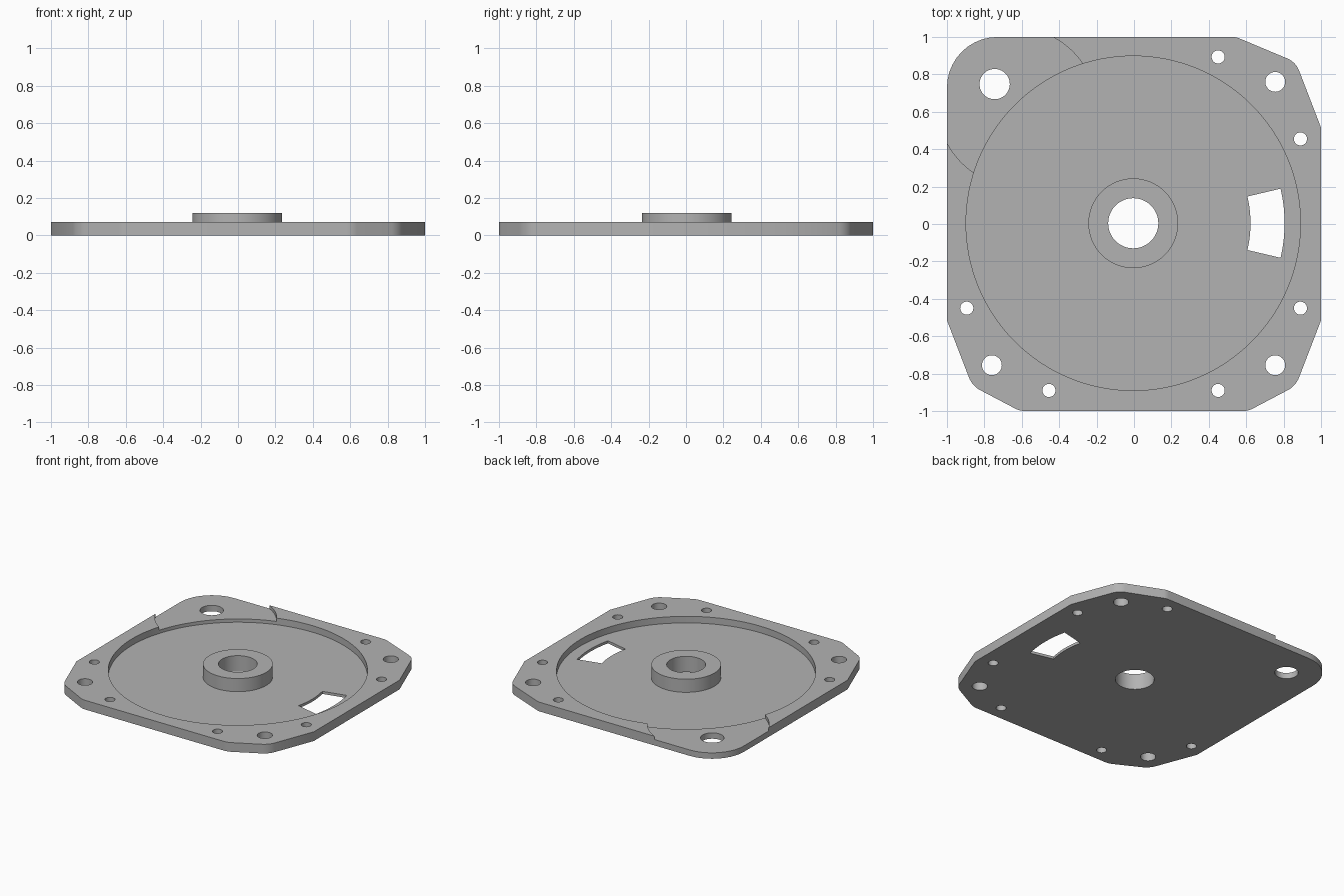
import bpy, bmesh, math
from mathutils import Vector

cube = bpy.data.objects.get("Cube")
if cube:
    bpy.data.objects.remove(cube, do_unlink=True)

THICK, POCKET_Z, FLOOR_Z, BOSS_Z = 0.07, 0.045, 0.02, 0.12
CENTRE = (-0.004, 0.004)

grey = bpy.data.materials.new("plain grey")
grey.use_nodes = True
colour = (0.45, 0.45, 0.45, 1)
grey.diffuse_color = colour
grey.node_tree.nodes["Principled BSDF"].inputs["Base Color"].default_value = colour


def prism(name, points, z0, z1):
    """Extrude a flat outline from z0 up to z1."""
    bm = bmesh.new()
    face = bm.faces.new([bm.verts.new((p[0], p[1], z0)) for p in points])
    top = bmesh.ops.extrude_face_region(bm, geom=[face])["geom"]
    for v in top:
        if isinstance(v, bmesh.types.BMVert):
            v.co.z = z1
    bmesh.ops.recalc_face_normals(bm, faces=bm.faces)
    mesh = bpy.data.meshes.new(name)
    bm.to_mesh(mesh)
    bm.free()
    mesh.materials.append(grey)
    obj = bpy.data.objects.new(name, mesh)
    bpy.context.collection.objects.link(obj)
    return obj


def arc(centre, r, start, end, n):
    angles = [math.radians(start + (end - start) * i / n) for i in range(n + 1)]
    return [(centre[0] + r * math.cos(a), centre[1] + r * math.sin(a)) for a in angles]


def circle(centre, r, n=48):
    return arc(centre, r, 0, 360, n)[:-1]


def rounded(corners, steps=10):
    """Round each (x, y, tangent length) corner of an outline."""
    out = []
    for i, (x, y, t) in enumerate(corners):
        p = Vector((x, y))
        if t == 0:
            out.append(p)
            continue
        a = (Vector(corners[i - 1][:2]) - p).normalized()
        b = (Vector(corners[(i + 1) % len(corners)][:2]) - p).normalized()
        half = a.angle(b) / 2
        mid = p + (a + b).normalized() * t / math.cos(half)
        start, end = p + a * t - mid, p + b * t - mid
        turn = start.angle_signed(end)
        for k in range(steps + 1):
            s = k / steps
            w = abs(turn)
            out.append(mid + (start * math.sin((1 - s) * w) + end * math.sin(s * w)) / math.sin(w))
    return out


def cut(target, points, z0, z1):
    """Subtract a prism from the target."""
    tool = prism("cutter", points, z0, z1)
    tool.hide_render = True
    mod = target.modifiers.new("cut", 'BOOLEAN')
    mod.operation, mod.solver, mod.object = 'DIFFERENCE', 'EXACT', tool
    bpy.context.view_layer.update()
    evaluated = target.evaluated_get(bpy.context.evaluated_depsgraph_get())
    mesh = bpy.data.meshes.new_from_object(evaluated)
    target.modifiers.clear()
    target.data = mesh
    bpy.data.objects.remove(tool, do_unlink=True)


# Plate with chamfered corners and one large round corner
outline = rounded([
    (-1, 1, 0.27), (0.545, 1, 0.02), (0.865, 0.866, 0.05), (1, 0.515, 0),
    (1, -0.515, 0), (0.865, -0.866, 0.05), (0.61, -1, 0.03),
    (-0.61, -1, 0.03), (-0.865, -0.866, 0.05), (-1, -0.515, 0)])
plate = prism("plate", outline, 0, THICK)

# Round recess and shallower corner pocket
cut(plate, circle(CENTRE, 0.894, 128), FLOOR_Z, 0.2)
cut(plate, circle((-0.625, 0.625), 0.42, 96), POCKET_Z, 0.2)

# Screw holes
holes = [(0.45, 0.893, 0.035), (0.89, 0.455, 0.035), (0.89, -0.45, 0.035),
         (0.45, -0.89, 0.035), (-0.455, -0.89, 0.035), (-0.894, -0.45, 0.035),
         (0.755, 0.76, 0.053), (0.755, -0.755, 0.053), (-0.76, -0.755, 0.053),
         (-0.745, 0.748, 0.081)]
for x, y, r in holes:
    cut(plate, circle((x, y), r, 40), -0.1, 0.2)

# Curved window slot
slot = arc(CENTRE, 0.627, -13.2, 13.2, 16) + arc(CENTRE, 0.809, 13.2, -13.2, 16)
cut(plate, slot, -0.1, 0.2)

# Centre bore through the plate and the raised hub
cut(plate, circle(CENTRE, 0.134, 64), -0.1, 0.2)
hub = prism("hub", circle(CENTRE, 0.24, 64), FLOOR_Z, BOSS_Z)
cut(hub, circle(CENTRE, 0.134, 64), -0.1, 0.2)

for obj in (plate, hub):
    bpy.ops.object.select_all(action='DESELECT')
    obj.select_set(True)
    bpy.context.view_layer.objects.active = obj
    bpy.ops.object.shade_smooth_by_angle(angle=math.radians(25))
